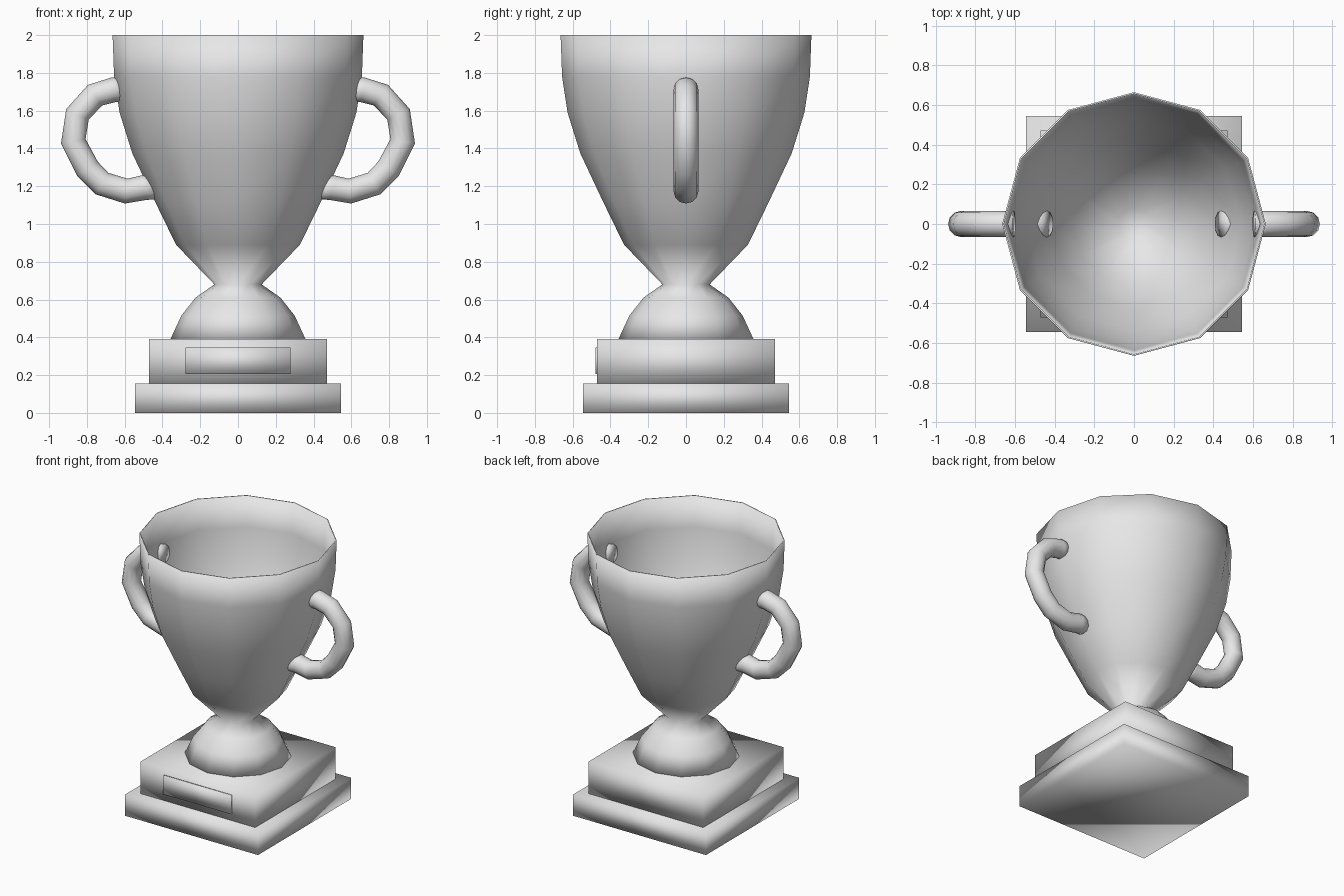
import bpy, bmesh, math
from mathutils import Vector

cube = bpy.data.objects.get("Cube")
if cube:
    bpy.data.objects.remove(cube, do_unlink=True)

# One plain metal colour
metal = bpy.data.materials.new("light_grey_metal")
metal.use_nodes = True
grey = (0.8, 0.8, 0.8, 1)
metal.diffuse_color = grey
metal.node_tree.nodes["Principled BSDF"].inputs["Base Color"].default_value = grey


def finish(name, bm):
    """Turn a bmesh into a smooth shaded object."""
    bmesh.ops.recalc_face_normals(bm, faces=bm.faces)
    for f in bm.faces:
        f.smooth = True
    mesh = bpy.data.meshes.new(name)
    bm.to_mesh(mesh)
    bm.free()
    mesh.materials.append(metal)
    obj = bpy.data.objects.new(name, mesh)
    bpy.context.collection.objects.link(obj)
    return obj


def box(name, size, centre):
    bm = bmesh.new()
    bmesh.ops.create_cube(bm, size=1)
    for v in bm.verts:
        v.co = Vector(a * s + c for a, s, c in zip(v.co, size, centre))
    return finish(name, bm)


def skin(bm, rings):
    """Join successive rings with quads and cap both ends."""
    n = len(rings[0])
    for a, b in zip(rings, rings[1:]):
        for i in range(n):
            j = (i + 1) % n
            bm.faces.new((a[i], a[j], b[j], b[i]))
    bm.faces.new(rings[0])
    bm.faces.new(rings[-1])


def lathe(name, profile, sides=12):
    bm = bmesh.new()
    angles = [math.tau * i / sides for i in range(sides)]
    skin(bm, [[bm.verts.new((r * math.cos(a), r * math.sin(a), z)) for a in angles]
              for r, z in profile])
    return finish(name, bm)


def handle(name, side, path, radius=0.066, sides=12):
    """Sweep a round tube along a path; its ends lean with the cup wall."""
    bm = bmesh.new()
    pts = [Vector((x * side, 0, z)) for x, z in path]
    wall = {0: Vector((0.12 * side, 0, 1)), len(pts) - 1: Vector((0.45 * side, 0, 1))}
    rings = []
    for i, p in enumerate(pts):
        along = pts[min(i + 1, len(pts) - 1)] - pts[max(i - 1, 0)]
        across = Vector((-along.z, 0, along.x)).normalized()
        if i in wall:
            across = wall[i] * math.copysign(1, across.dot(wall[i]))
        ring = []
        for k in range(sides):
            a = math.tau * k / sides
            ring.append(bm.verts.new(p + radius * (across * math.cos(a)
                                                   + Vector((0, math.sin(a), 0)))))
        rings.append(ring)
    skin(bm, rings)
    return finish(name, bm)


# Stepped base and front plate
box("lower_base", (1.09, 1.09, 0.155), (0, 0, 0.0775))
box("upper_base", (0.94, 0.94, 0.235), (0, 0, 0.2725))
box("front_plate", (0.556, 0.009, 0.14), (0, -0.4745, 0.275))

# Domed foot, neck, outer bowl, then thin inner bowl down to a small floor
outer = [(0.125, 0.68), (0.328, 0.89), (0.44, 1.12), (0.56, 1.375),
         (0.627, 1.59), (0.656, 1.78), (0.664, 2.0)]
inner = [(r - 0.02, z) for r, z in reversed(outer[1:-1])]
lathe("cup", [(0.36, 0.385), (0.3, 0.515), (0.225, 0.61)] + outer
      + [(0.656, 2.0)] + inner + [(0.08, 0.69)])

# Pair of mirrored handles
path = [(0.605, 1.712), (0.66, 1.71), (0.757, 1.682), (0.85, 1.58), (0.872, 1.438),
        (0.797, 1.293), (0.72, 1.214), (0.592, 1.174), (0.5, 1.192), (0.437, 1.2)]
handle("left_handle", 1, path)
handle("right_handle", -1, path)
